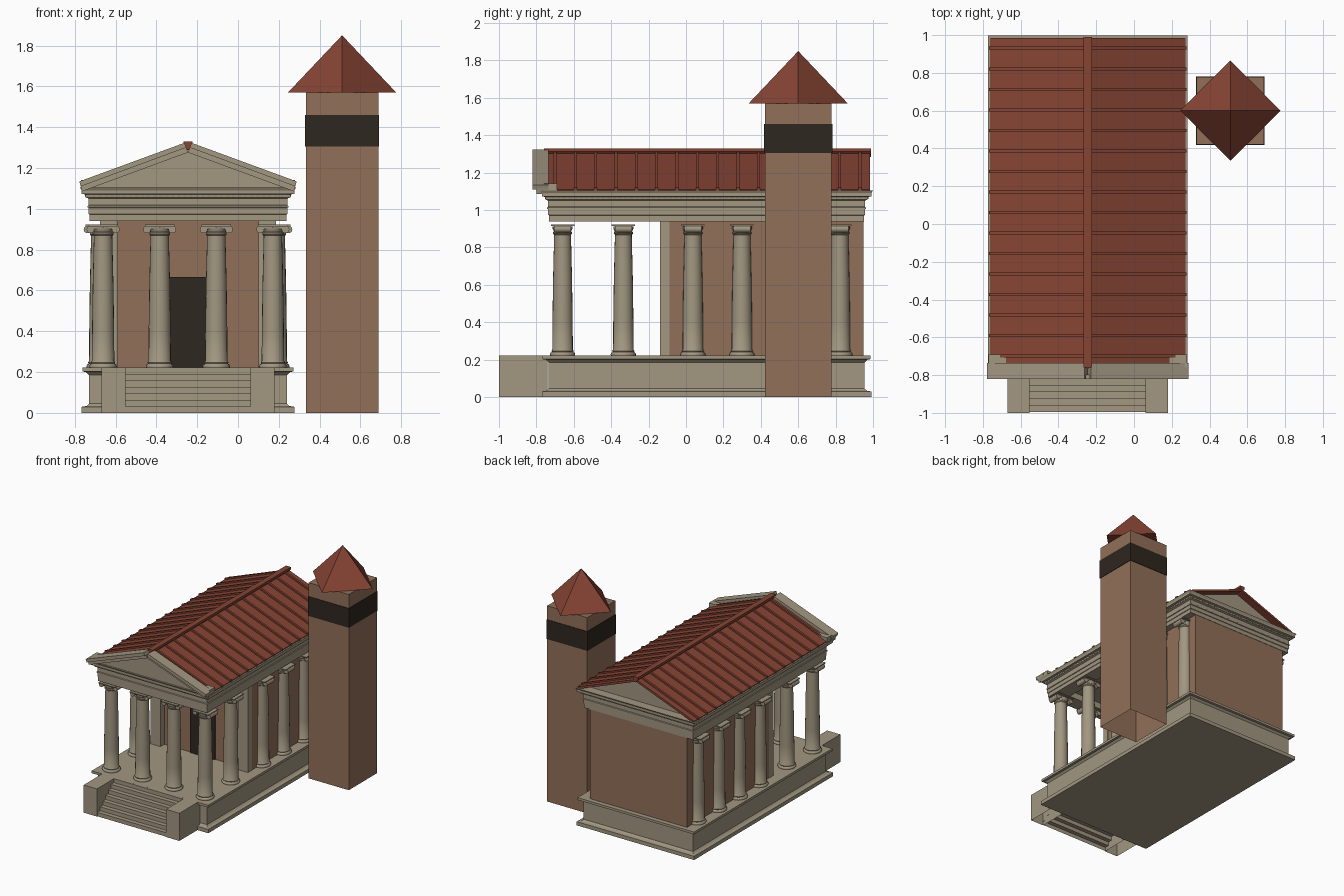
import bpy, bmesh
from math import pi, cos, sin

if "Cube" in bpy.data.objects:
    bpy.data.objects.remove(bpy.data.objects["Cube"])

CX = -0.245  # temple axis


def material(name, rgb):
    m = bpy.data.materials.new(name)
    m.diffuse_color = (*rgb, 1)
    m.use_nodes = True
    m.node_tree.nodes["Principled BSDF"].inputs["Base Color"].default_value = m.diffuse_color
    return m


STONE = material("stone", (0.36, 0.31, 0.22))
BRICK = material("brick", (0.29, 0.16, 0.10))
TILE = material("tile", (0.24, 0.058, 0.034))
DARK = material("dark", (0.028, 0.02, 0.014))


def make(name, bm, mat, smooth=False):
    bmesh.ops.recalc_face_normals(bm, faces=bm.faces)
    me = bpy.data.meshes.new(name)
    bm.to_mesh(me)
    bm.free()
    me.materials.append(mat)
    ob = bpy.data.objects.new(name, me)
    bpy.context.collection.objects.link(ob)
    if smooth:
        bpy.ops.object.select_all(action='DESELECT')
        ob.select_set(True)
        bpy.context.view_layer.objects.active = ob
        bpy.ops.object.shade_smooth_by_angle(angle=0.7)
    return ob


def loft(bm, rings, bottom=True):
    """Skin a list of equal-length point rings and cap the ends."""
    vs = [[bm.verts.new(p) for p in r] for r in rings]
    n = len(vs[0])
    for a, b in zip(vs, vs[1:]):
        for i in range(n):
            bm.faces.new((a[i], a[(i + 1) % n], b[(i + 1) % n], b[i]))
    if bottom:
        bm.faces.new(vs[0][::-1])
    bm.faces.new(vs[-1])


def moulded(bm, x0, x1, y0, y1, profile, bottom=True):
    """Rectangle swept up a profile of (outward offset, z)."""
    loft(bm, [[(x0 - o, y0 - o, z), (x1 + o, y0 - o, z), (x1 + o, y1 + o, z), (x0 - o, y1 + o, z)]
              for o, z in profile], bottom)


def box(bm, x0, x1, y0, y1, z0, z1, bottom=True):
    moulded(bm, x0, x1, y0, y1, [(0, z0), (0, z1)], bottom)


def prism(bm, pts, y0, y1):
    """(x, z) outline about the temple axis, extruded along y."""
    loft(bm, [[(CX + x, y, z) for x, z in pts] for y in (y0, y1)])


def box_obj(name, mat, *b):
    bm = bmesh.new()
    box(bm, *b)
    return make(name, bm, mat)


X0, X1, Y0, Y1 = CX - 0.485, CX + 0.485, -0.735, 0.955

# podium
bm = bmesh.new()
moulded(bm, X0, X1, Y0, Y1, [(0.036, 0), (0.036, 0.03), (0.012, 0.034), (0, 0.045), (0, 0.185),
                             (0.015, 0.2), (0.032, 0.203), (0.032, 0.222)])
make("podium", bm, STONE)

# stairs as an open shell, and open-bottomed cheek walls
bm = bmesh.new()
path = [(-0.995, 0)]
for i in range(7):
    y, z = -0.995 + 0.035 * i, 0.0317 * (i + 1)
    path += [(y, z), (y + 0.035, z)]
rows = [[bm.verts.new((CX + s * 0.308, y, z)) for s in (-1, 1)] for y, z in path]
for a, b in zip(rows, rows[1:]):
    bm.faces.new((a[0], a[1], b[1], b[0]))
make("stairs", bm, STONE)
for s, side in ((-1, "left"), (1, "right")):
    a, b = sorted((CX + s * 0.307, CX + s * 0.425))
    box_obj("cheek_wall_" + side, STONE, a, b, -1.0, -0.74, 0, 0.222, False)

# cella, door, antae
box_obj("cella", BRICK, CX - 0.43, CX + 0.43, -0.09, 0.95, 0.22, 0.945)
box_obj("door", DARK, CX - 0.11, CX + 0.11, -0.1, -0.08, 0.222, 0.665)
for s, side in ((-1, "left"), (1, "right")):
    a, b = sorted((CX + s * 0.345, CX + s * 0.432))
    box_obj("anta_" + side, STONE, a, b, -0.14, -0.088, 0.22, 0.945)

# columns
SHAFT = [(0.066, 0.22), (0.068, 0.228), (0.065, 0.236), (0.057, 0.241), (0.060, 0.247), (0.055, 0.254),
         (0.054, 0.40), (0.051, 0.62), (0.045, 0.868), (0.051, 0.874), (0.051, 0.882),
         (0.046, 0.886), (0.053, 0.9), (0.053, 0.912)]


def circle(r, n=20):
    return [(r * cos(2 * pi * i / n), r * sin(2 * pi * i / n)) for i in range(n)]


def column(name, x, y):
    bm = bmesh.new()
    loft(bm, [[(x + u, y + v, z) for u, v in circle(r)] for r, z in SHAFT])
    for s in (-1, 1):  # volutes
        loft(bm, [[(x + s * 0.062 + u, y + d, 0.899 + v) for u, v in circle(0.019, 14)]
                  for d in (-0.045, 0.045)])
    box(bm, x - 0.06, x + 0.06, y - 0.045, y + 0.045, 0.902, 0.917)
    box(bm, x - 0.072, x + 0.072, y - 0.063, y + 0.063, 0.914, 0.922)
    make(name, bm, STONE, True)


for i in range(4):
    column(f"front_column_{i + 1}", CX - 0.416 + 0.2773 * i, -0.66)
for s, side in ((-1, "left"), (1, "right")):
    column("porch_column_" + side, CX + s * 0.416, -0.335)
    for i in range(4):
        column(f"engaged_column_{side}_{i + 1}", CX + s * 0.43, 0.037 + 0.262 * i)

# entablature with sunk porch ceiling
bm = bmesh.new()
moulded(bm, X0, X1, Y0, Y1, [(-0.12, 0.99), (-0.12, 0.94), (-0.002, 0.94), (-0.002, 0.972), (0.002, 0.974),
                             (0.002, 1.005), (0.007, 1.007), (0.007, 1.014), (0.002, 1.018), (0.002, 1.05),
                             (0.016, 1.056), (0.018, 1.07), (0.036, 1.073), (0.036, 1.09), (0.044, 1.104)])
make("entablature", bm, STONE)

# dentils
bm = bmesh.new()
for i in range(33):
    x = X0 + 0.01 + 0.95 * i / 32
    for y in (Y0 - 0.02, Y1 + 0.008):
        box(bm, x - 0.007, x + 0.007, y, y + 0.012, 1.06, 1.074)
for i in range(57):
    y = Y0 + 0.01 + 1.67 * i / 56
    for x in (X0 - 0.02, X1 + 0.008):
        box(bm, x, x + 0.012, y - 0.007, y + 0.007, 1.06, 1.074)
make("dentils", bm, STONE)

# pediments
for name, y0, y1 in (("front_tympanum", -0.765, -0.73), ("rear_tympanum", 0.89, 0.925)):
    bm = bmesh.new()
    prism(bm, [(-0.5, 1.1), (0.5, 1.1), (0, 1.288)], y0, y1)
    make(name, bm, STONE)


def chevron(low, apex, thick, w):
    return [(-w, low), (0, apex), (w, low), (w, low + thick), (0, apex + thick), (-w, low + thick)]


# raking cornices, square-ended so a notch is left at the apex
for s, side in ((-1, "left"), (1, "right")):
    bm = bmesh.new()
    prism(bm, [(0, 1.276), (s * 0.52, 1.085), (s * 0.527, 1.115), (s * 0.01, 1.303)], -0.80, -0.735)
    prism(bm, [(s * 0.009, 1.3), (s * 0.525, 1.11), (s * 0.533, 1.134), (s * 0.018, 1.323)], -0.82, -0.735)
    make("raking_cornice_" + side, bm, STONE)
    a, b = sorted((CX + s * 0.43, CX + s * 0.525))
    box_obj("corner_block_" + side, STONE, a, b, -0.76, -0.69, 1.1, 1.142)

# tiled roof
bm = bmesh.new()
prism(bm, chevron(1.092, 1.29, 0.018, 0.517), -0.745, 0.985)
make("roof", bm, TILE)
bm = bmesh.new()
for i in range(16):
    y = -0.7 + 0.1087 * i
    prism(bm, chevron(1.1, 1.3, 0.02, 0.522), y - 0.008, y + 0.008)
make("roof_ribs", bm, TILE)
bm = bmesh.new()
prism(bm, [(-0.022, 1.33), (-0.022, 1.312), (0, 1.285), (0.022, 1.312), (0.022, 1.33)], -0.76, 0.99)
make("roof_ridge", bm, TILE)

# tower, open at the foot
TX, TY = 0.51, 0.6
box_obj("tower_shaft", BRICK, TX - 0.178, TX + 0.178, TY - 0.178, TY + 0.178, 0, 1.57, False)
box_obj("tower_band", DARK, TX - 0.182, TX + 0.182, TY - 0.182, TY + 0.182, 1.305, 1.46)
bm = bmesh.new()
base = [bm.verts.new((TX + u, TY + v, 1.57)) for u, v in circle(0.265, 4)]
tip = bm.verts.new((TX, TY, 1.85))
bm.faces.new(base)
for i in range(4):
    bm.faces.new((base[i], base[(i + 1) % 4], tip))
make("tower_roof", bm, TILE)
